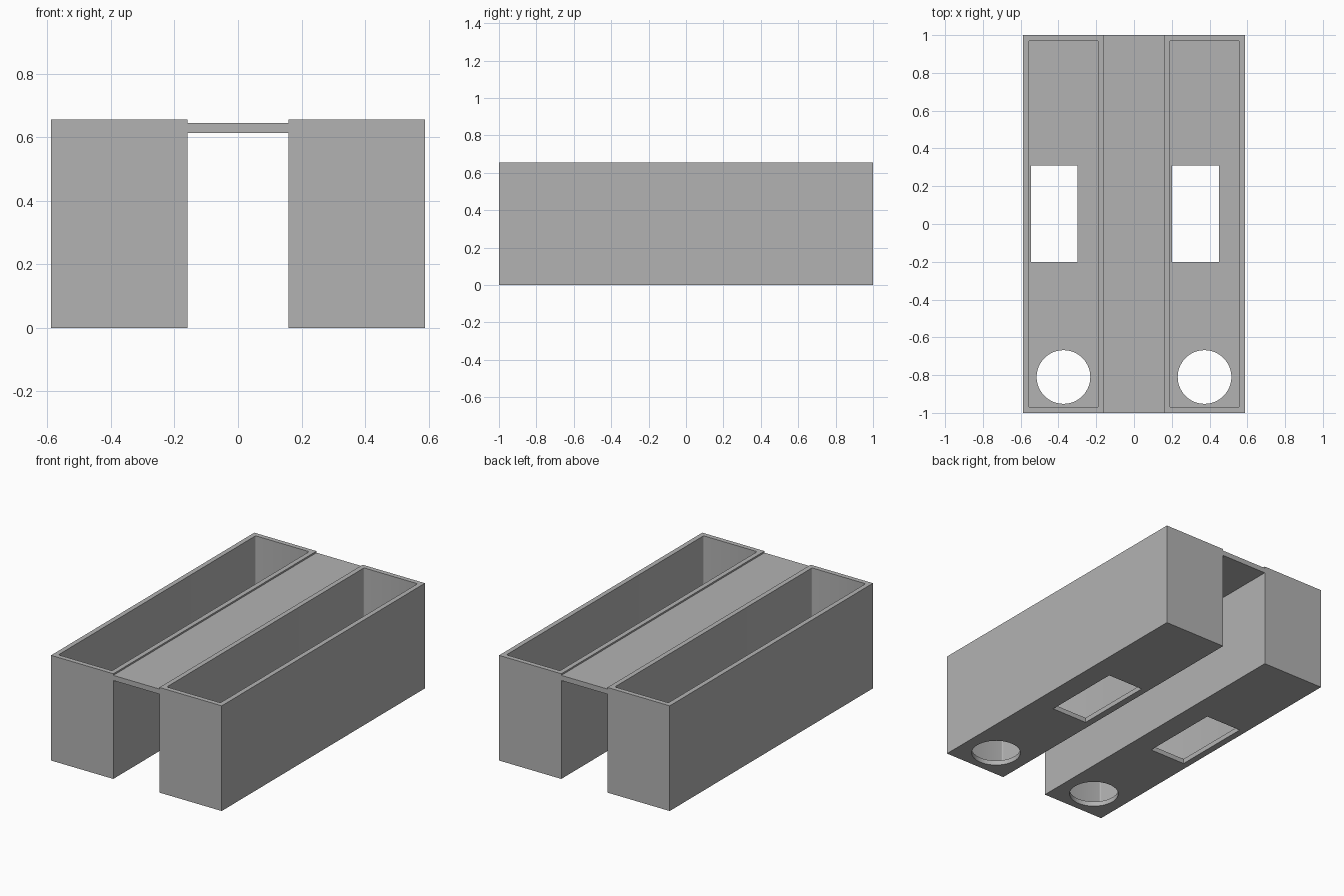
import bpy
from mathutils import Vector

if "Cube" in bpy.data.objects:
    bpy.data.objects.remove(bpy.data.objects["Cube"])

# One plain grey for the whole model
grey = bpy.data.materials.new("plain_grey")
grey.use_nodes = True
colour = (0.45, 0.45, 0.45, 1)
grey.diffuse_color = colour
grey.node_tree.nodes["Principled BSDF"].inputs["Base Color"].default_value = colour

HEIGHT, WALL = 0.655, 0.03
INNER, OUTER = 0.159, 0.588


def box(name, low, high):
    low, high = Vector(low), Vector(high)
    bpy.ops.mesh.primitive_cube_add(size=1, location=(low + high) / 2)
    obj = bpy.context.object
    obj.name = name
    obj.scale = high - low
    bpy.ops.object.transform_apply(location=False, rotation=False, scale=True)
    obj.data.materials.append(grey)
    return obj


def cut(target, cutter):
    cutter.hide_render = True
    mod = target.modifiers.new("cut", "BOOLEAN")
    mod.operation = "DIFFERENCE"
    mod.solver = "EXACT"
    mod.object = cutter
    bpy.context.view_layer.objects.active = target
    bpy.ops.object.modifier_apply(modifier=mod.name)
    bpy.data.objects.remove(cutter)


def trough(name, x0, x1, window_x):
    body = box(name, (x0, -1, 0), (x1, 1, HEIGHT))
    # Open cavity with slightly rounded upright corners
    cavity = box("cavity_cutter", (x0 + WALL, -1 + WALL, WALL),
                 (x1 - WALL, 1 - WALL, HEIGHT + 0.1))
    weights = cavity.data.attributes.new("bevel_weight_edge", "FLOAT", "EDGE")
    for edge in cavity.data.edges:
        a, b = (cavity.data.vertices[i].co for i in edge.vertices)
        weights.data[edge.index].value = float(abs(a.z - b.z) > 0.1)
    bevel = cavity.modifiers.new("corners", "BEVEL")
    bevel.limit_method = "WEIGHT"
    bevel.width, bevel.segments = 0.008, 3
    cut(body, cavity)
    # Rectangular window and round hole through the floor
    cut(body, box("window_cutter", (window_x, -0.2, -0.1),
                  (window_x + 0.247, 0.31, 0.1)))
    bpy.ops.mesh.primitive_cylinder_add(vertices=64, radius=0.142, depth=0.2,
                                        location=((x0 + x1) / 2, -0.81, 0))
    bpy.context.object.data.materials.append(grey)
    cut(body, bpy.context.object)
    bpy.ops.object.select_all(action="DESELECT")
    body.select_set(True)
    bpy.context.view_layer.objects.active = body
    bpy.ops.object.shade_smooth_by_angle()


# Two open troughs joined by a flat bridge plate
trough("left_trough", INNER, OUTER, 0.202)
trough("right_trough", -OUTER, -INNER, -0.546)
box("bridge_plate", (-INNER, -1, 0.613), (INNER, 1, 0.645))
